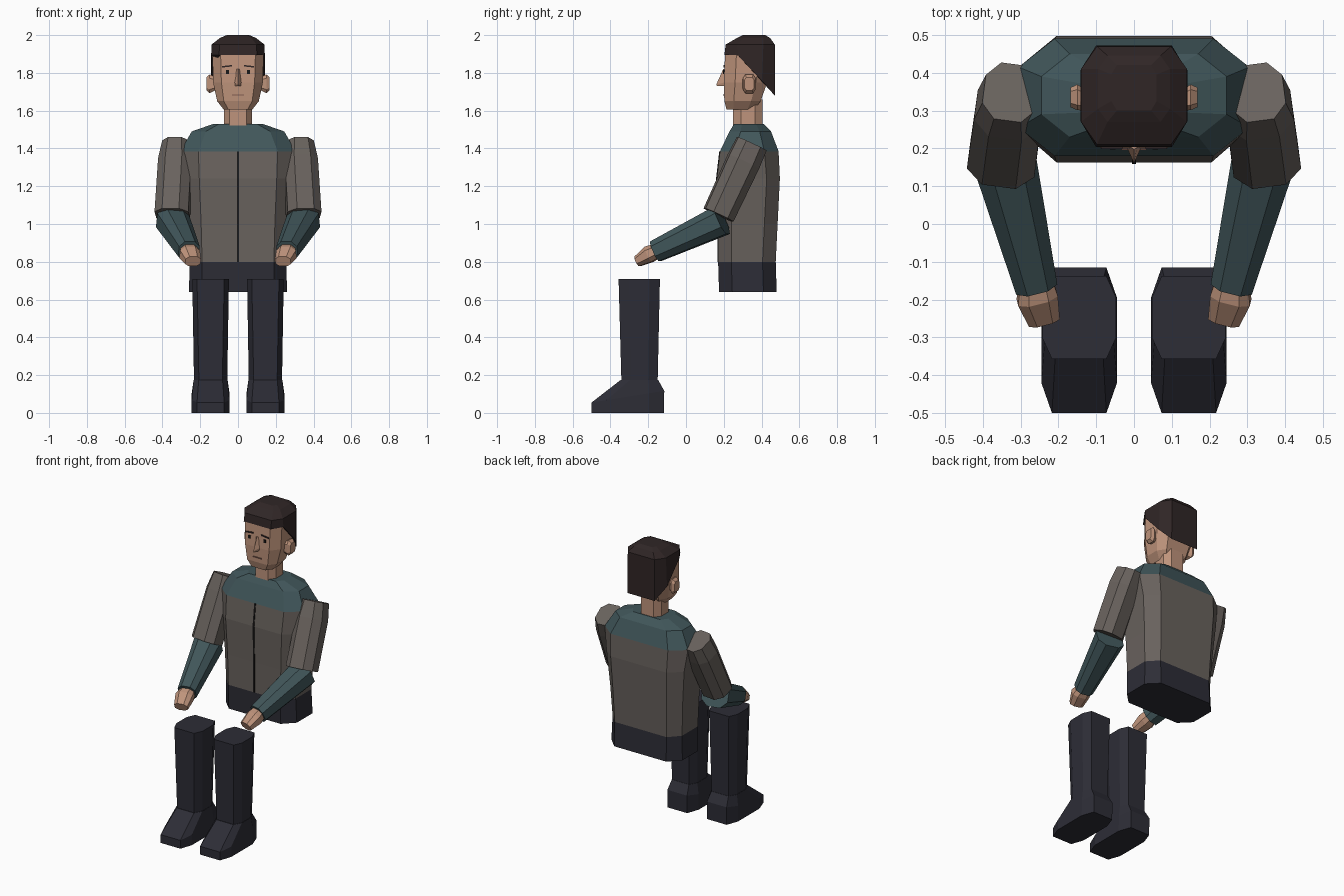
import bpy, bmesh
from mathutils import Vector

old = bpy.data.objects.get("Cube")
if old:
    bpy.data.objects.remove(old, do_unlink=True)


def material(name, r, g, b):
    m = bpy.data.materials.new(name)
    m.use_nodes = True
    m.diffuse_color = (r, g, b, 1)
    m.node_tree.nodes["Principled BSDF"].inputs["Base Color"].default_value = (r, g, b, 1)
    return m


SKIN = material("skin", 0.52, 0.295, 0.2)
HAIR = material("dark hair", 0.029, 0.019, 0.019)
BROWN = material("grey brown cloth", 0.14, 0.122, 0.11)
TEAL = material("dark teal cloth", 0.052, 0.093, 0.102)
NAVY = material("navy cloth", 0.026, 0.026, 0.037)
BLACK = material("black trim", 0.01, 0.009, 0.009)
LIP = material("lip line", 0.22, 0.11, 0.08)


def octagon(hx, hy, fx, fy):
    """Chamfered rectangle: half sizes and the half lengths of its flat sides."""
    return [(fx, -hy), (hx, -fy), (hx, fy), (fx, hy),
            (-fx, hy), (-hx, fy), (-hx, -fy), (-fx, -hy)]


def level(z, hx, fx, y0, y1, chamfer, cx=0, tilt=None):
    """Horizontal octagon ring; tilt gives the height as a function of y."""
    cy, hy = (y0 + y1) / 2, (y1 - y0) / 2
    return [Vector((cx + x, cy + y, tilt(cy + y) if tilt else z))
            for x, y in octagon(hx, hy, fx, hy - chamfer)]


def across(centre, axis, hx, hy):
    """Octagon ring square to an axis."""
    axis = Vector(axis).normalized()
    side = axis.cross(Vector((0, 0, 1))).normalized()
    up = side.cross(axis)
    return [Vector(centre) + side * x + up * y
            for x, y in octagon(hx, hy, hx * 0.5, hy * 0.5)]


def loft(name, rings, mats, bands=None, flip=1):
    """Skin a list of rings and close both ends; bands picks a material per step."""
    bands = bands or [0] * (len(rings) - 1)
    bm = bmesh.new()
    loops = [[bm.verts.new((p[0] * flip, p[1], p[2])) for p in r] for r in rings]
    n = len(loops[0])
    for a, b, band in zip(loops, loops[1:], bands):
        for i in range(n):
            j = (i + 1) % n
            bm.faces.new((a[i], a[j], b[j], b[i])).material_index = band
    bm.faces.new(loops[0]).material_index = bands[0]
    bm.faces.new(loops[-1]).material_index = bands[-1]
    bmesh.ops.recalc_face_normals(bm, faces=bm.faces)
    me = bpy.data.meshes.new(name)
    bm.to_mesh(me)
    bm.free()
    for m in mats:
        me.materials.append(m)
    ob = bpy.data.objects.new(name, me)
    bpy.context.collection.objects.link(ob)
    return ob


def plate(name, x, y, z, w, h, mat, drop=0):
    """Thin upright face detail; drop lowers its outer end."""
    rings = []
    for sx in (-1, 1):
        dz = -drop * sx * (1 if x > 0 else -1)
        rings.append([(x + sx * w / 2, y + dy, z + dz + sz * h / 2)
                      for dy, sz in ((-0.004, -1), (0.004, -1), (0.004, 1), (-0.004, 1))])
    return loft(name, rings, [mat])


# Torso: hips, jacket and yoke
loft("torso", [
    level(0.64, 0.26, 0.19, 0.175, 0.48, 0.07),
    level(0.80, 0.255, 0.19, 0.17, 0.475, 0.07),
    level(1.00, 0.265, 0.195, 0.17, 0.485, 0.07),
    level(1.24, 0.285, 0.205, 0.163, 0.497, 0.07),
    level(1.385, 0.305, 0.21, 0.18, 0.49, 0.075),
    level(1.49, 0.245, 0.17, 0.23, 0.45, 0.06),
    level(1.53, 0.13, 0.1, 0.255, 0.41, 0.04),
], [NAVY, BROWN, TEAL], [0, 1, 1, 1, 2, 2])

# Jacket front seam
seam = [(0.80, 0.17), (1.00, 0.17), (1.24, 0.163), (1.385, 0.18)]
loft("jacket_seam", [[(-0.005, y - 0.004, z), (0.005, y - 0.004, z),
                      (0.005, y + 0.004, z), (-0.005, y + 0.004, z)] for z, y in seam], [BLACK])

# Neck and head
loft("neck", [level(1.51, 0.075, 0.045, 0.25, 0.405, 0.04),
              level(1.66, 0.075, 0.045, 0.25, 0.405, 0.04)], [SKIN])
loft("head", [
    level(1.605, 0.075, 0.05, 0.215, 0.36, 0.035),
    level(1.65, 0.11, 0.075, 0.203, 0.395, 0.05),
    level(1.75, 0.132, 0.088, 0.2, 0.43, 0.06),
    level(1.90, 0.135, 0.092, 0.207, 0.455, 0.06),
    level(1.93, 0.12, 0.08, 0.23, 0.44, 0.05),
], [SKIN])


# Hair cap with a hairline that falls towards the nape
def hairline(y):
    return 1.895 - max(0, y - 0.28) * 1.13


loft("hair", [
    level(0, 0.142, 0.1, 0.203, 0.472, 0.07, tilt=hairline),
    level(1.95, 0.14, 0.098, 0.21, 0.47, 0.06),
    level(1.985, 0.095, 0.07, 0.27, 0.445, 0.035),
    level(2.00, 0.06, 0.045, 0.3, 0.42, 0.025),
], [HAIR])

# Nose
loft("nose", [
    [(-0.008, 0.203, 1.82), (0.008, 0.203, 1.82), (0, 0.197, 1.82)],
    [(-0.02, 0.205, 1.75), (0.02, 0.205, 1.75), (0, 0.16, 1.738)],
    [(-0.016, 0.205, 1.73), (0.016, 0.205, 1.73), (0, 0.165, 1.73)],
], [SKIN])
plate("mouth", 0, 0.2, 1.682, 0.065, 0.006, LIP)

for side, s in (("left", 1), ("right", -1)):
    # Eye, brow and ear
    plate(side + "_eye", s * 0.056, 0.201, 1.805, 0.015, 0.02, BLACK)
    plate(side + "_brow", s * 0.058, 0.202, 1.835, 0.055, 0.008, HAIR, 0.003)
    loft(side + "_ear", [
        [(x, cy + y, 1.742 + z) for y, z in octagon(hy, hz, hy * 0.6, hz * 0.6)]
        for x, cy, hy, hz in ((0.12, 0.325, 0.025, 0.035), (0.15, 0.335, 0.034, 0.05),
                              (0.168, 0.335, 0.026, 0.034))], [SKIN], flip=s)

    # Upper arm, forearm and hand
    shoulder, elbow = Vector((0.325, 0.348, 1.425)), Vector((0.348, 0.172, 1.048))
    axis = elbow - shoulder
    loft(side + "_upper_arm", [
        across(shoulder, axis, 0.072, 0.083),
        across(shoulder.lerp(elbow, 0.25), axis, 0.088, 0.087),
        across(elbow, axis, 0.09, 0.082)], [BROWN], flip=s)
    start, wrist = Vector((0.348, 0.19, 1.02)), Vector((0.26, -0.162, 0.855))
    axis = wrist - start
    loft(side + "_forearm", [across(start, axis, 0.085, 0.08),
                             across(wrist, axis, 0.056, 0.057)], [TEAL], flip=s)
    loft(side + "_hand", [
        across((0.262, -0.14, 0.865), axis, 0.042, 0.036),
        across((0.256, -0.195, 0.84), axis, 0.054, 0.044),
        across((0.238, -0.257, 0.802), axis, 0.042, 0.028)], [SKIN], flip=s)

    # Shin and boot
    loft(side + "_shin", [
        level(0.17, 0.088, 0.062, -0.342, -0.15, 0.05, 0.145),
        level(0.71, 0.097, 0.072, -0.357, -0.138, 0.055, 0.145)], [NAVY], flip=s)
    loft(side + "_boot", [
        level(0, 0.1, 0.072, -0.5, -0.117, 0.08, 0.145),
        level(0, 0.1, 0.072, -0.5, -0.115, 0.08, 0.145,
              tilt=lambda y: 0.055 + (y + 0.5) * 0.16),
        level(0.175, 0.09, 0.063, -0.345, -0.148, 0.05, 0.145)], [NAVY], flip=s)
